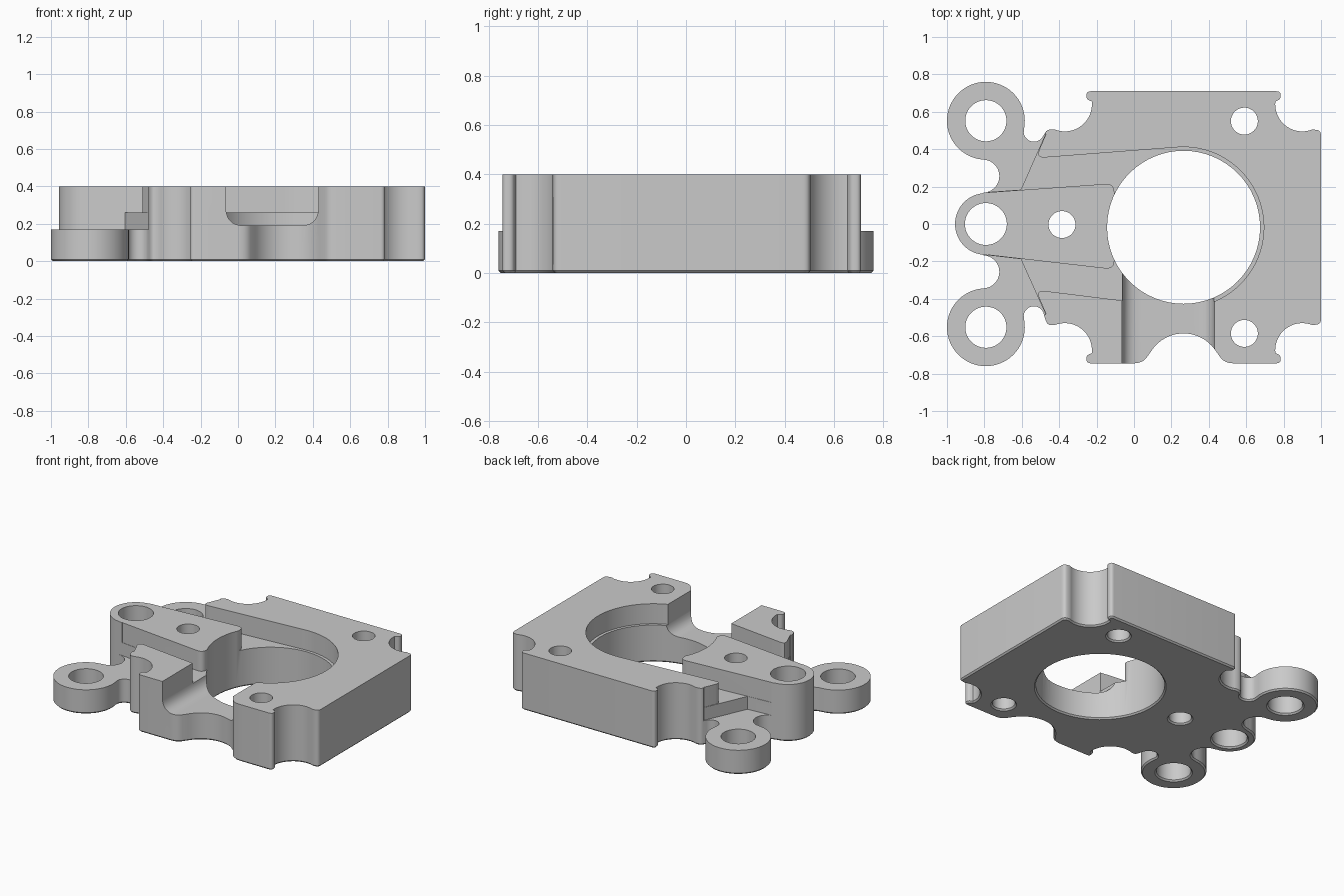
import bpy, bmesh, math
from mathutils import Vector

if "Cube" in bpy.data.objects:
    bpy.data.objects.remove(bpy.data.objects["Cube"])

HEIGHT, EAR_TOP, CHANNEL_Z, SLOT_Z, CHAMFER = 0.4, 0.17, 0.26, 0.19, 0.01
BODY_Y = -0.0175          # symmetry line of the body
BORE = (0.265, BODY_Y)


def arc(cx, cy, r, start, end, steps=20):
    angles = [math.radians(start + (end - start) * i / steps) for i in range(steps + 1)]
    return [(cx + r * math.cos(a), cy + r * math.sin(a), 0) for a in angles]


def rounded(points, steps=6):
    """Replace each (x, y, trim) corner by a smooth curve trimmed back along both edges."""
    out = []
    for i, (x, y, trim) in enumerate(points):
        p = Vector((x, y))
        if not trim:
            out.append(p)
            continue
        a, b = Vector(points[i - 1][:2]) - p, Vector(points[(i + 1) % len(points)][:2]) - p
        a, b = (p + v.normalized() * min(trim, v.length * 0.48) for v in (a, b))
        for k in range(steps + 1):
            t = k / steps
            out.append(a * (1 - t) ** 2 + p * 2 * t * (1 - t) + b * t ** 2)
    return out


def offset(points, d):
    """Shift a counter-clockwise outline inwards."""
    out = []
    for i, p in enumerate(points):
        a = (p - points[i - 1]).normalized()
        b = (points[(i + 1) % len(points)] - p).normalized()
        t = (a + b).normalized()
        out.append(p + Vector((-t.y, t.x)) * d)
    return out


def loft(name, rings, collection):
    """Solid from stacked rings of 3D points."""
    bm = bmesh.new()
    loops = [[bm.verts.new(p) for p in ring] for ring in rings]
    bm.faces.new(loops[0])
    bm.faces.new(loops[-1])
    for lo, hi in zip(loops, loops[1:]):
        for i in range(len(lo)):
            bm.faces.new((lo[i - 1], lo[i], hi[i], hi[i - 1]))
    bmesh.ops.recalc_face_normals(bm, faces=bm.faces)
    if bm.calc_volume(signed=True) < 0:
        bmesh.ops.reverse_faces(bm, faces=bm.faces)
    mesh = bpy.data.meshes.new(name)
    bm.to_mesh(mesh)
    bm.free()
    obj = bpy.data.objects.new(name, mesh)
    collection.objects.link(obj)
    return obj


def recess(name, points, z):
    """Cutter that opens everything inside the outline above z."""
    loft(name, [[(p.x, p.y, h) for p in rounded(points)] for h in (z, HEIGHT + 0.1)], cutters)


def drill(x, y, r):
    """Round cutter with a flared lower end for the chamfer."""
    rings = [(-CHAMFER, r + 2 * CHAMFER), (CHAMFER, r), (HEIGHT + 0.12, r)]
    loft("drill", [[(px, py, z) for px, py, _ in arc(x, y, rad, 0, 360, 64)[:-1]]
                   for z, rad in rings], cutters)


def flip(points, axis=0.0):
    return [(x, 2 * axis - y, t) for x, y, t in reversed(points)]


main = bpy.context.collection
cutters = bpy.data.collections.new("cutters")
bpy.context.scene.collection.children.link(cutters)

# Outline: body corners with bolt scallops, then ears and arm end
right_side = ([(1.0, 0.5, 0.03)] + arc(0.9, 0.64, 0.145, -68, -186)
              + [(0.784, 0.668, 0.015), (0.784, 0.71, 0.025)])
left_body = ([(-0.254, 0.71, 0.025), (-0.254, 0.668, 0.015)]
             + arc(-0.37, 0.64, 0.145, 6, -112) + [(-0.465, 0.505, 0.03)])
ears = (arc(-0.535, 0.495, 0.055, -25, -175) + arc(-0.792, 0.552, 0.208, -5, 265, 48)
        + arc(-0.808, 0.256, 0.088, 85, -85))
arm_end = arc(-0.792, 0, 0.165, 97, 263, 32)
front_scallop = ([(0.045, -0.745, 0.05)] + arc(0.265, -0.79, 0.205, 148, 32)
                 + [(0.485, -0.745, 0.05)])
outline = rounded(right_side + left_body + ears + arm_end + flip(ears)
                  + flip(left_body, BODY_Y) + front_scallop + flip(right_side, BODY_Y))
bottom = offset(outline, CHAMFER)
bracket = loft("mounting_bracket", [[(p.x, p.y, 0) for p in bottom],
                                    [(p.x, p.y, CHAMFER) for p in outline],
                                    [(p.x, p.y, HEIGHT) for p in outline]], main)


# Edges of the raised arm, which tapers towards its eye
def arm_top(x, gap=0.0):
    return 0.168 + gap + 0.072 * (x + 0.795)


def arm_bottom(x, gap=0.0):
    return -0.164 - gap - 0.115 * (x + 0.795)


# Lowered outer ears
for side, edge in ((1, arm_top), (-1, arm_bottom)):
    recess("ear_recess", [(-1.1, edge(-1.1, 0.002), 0), (-0.605, edge(-0.605, 0.002), 0),
                          (-0.474, side * 0.48, 0), (-0.5, side * 0.53, 0),
                          (-0.5, side * 0.9, 0), (-1.1, side * 0.9, 0)], EAR_TOP)

# Bore step joined to the channels either side of the arm
wall = [(-0.8, 0.48, 0), (-0.471, 0.48, 0), (-0.526, 0.352, 0.05)]
recess("channel_recess", wall + arc(*BORE, 0.429, 94, -96.6, 64) + flip(wall)
       + [(-0.78, arm_bottom(-0.78), 0), (-0.105, arm_bottom(-0.105), 0.05),
          (-0.105, arm_top(-0.105), 0.05), (-0.78, arm_top(-0.78), 0)], CHANNEL_Z)

# Round-bottomed slot through the front wall
slot = rounded([(-0.065, 0.55, 0), (-0.065, SLOT_Z, 0.1), (0.43, SLOT_Z, 0.1), (0.43, 0.55, 0)], 12)
loft("slot", [[(p.x, y, p.y) for p in slot] for y in (-0.9, -0.1)], cutters)

# Bore and drilled holes
for x, y, r in ((*BORE, 0.409), (-0.792, 0.552, 0.11), (-0.792, -0.552, 0.11), (-0.792, 0, 0.112),
                (0.59, 0.55, 0.072), (0.59, -0.585, 0.072), (-0.385, -0.003, 0.072)):
    drill(x, y, r)

# Cut everything in one pass, then discard the cutters
bpy.context.view_layer.objects.active = bracket
cut = bracket.modifiers.new("cut", 'BOOLEAN')
cut.operation, cut.solver, cut.operand_type = 'DIFFERENCE', 'EXACT', 'COLLECTION'
cut.collection = cutters
bpy.ops.object.modifier_apply(modifier=cut.name)
for obj in list(cutters.objects):
    bpy.data.objects.remove(obj)
bpy.data.collections.remove(cutters)

# Plain grey metal
grey = bpy.data.materials.new("grey_metal")
grey.use_nodes = True
colour = (0.59, 0.59, 0.59, 1)
grey.diffuse_color = colour
grey.node_tree.nodes["Principled BSDF"].inputs["Base Color"].default_value = colour
bracket.data.materials.clear()
bracket.data.materials.append(grey)

bpy.ops.object.select_all(action='DESELECT')
bracket.select_set(True)
bpy.context.view_layer.objects.active = bracket
bpy.ops.object.shade_smooth_by_angle(angle=math.radians(30))
